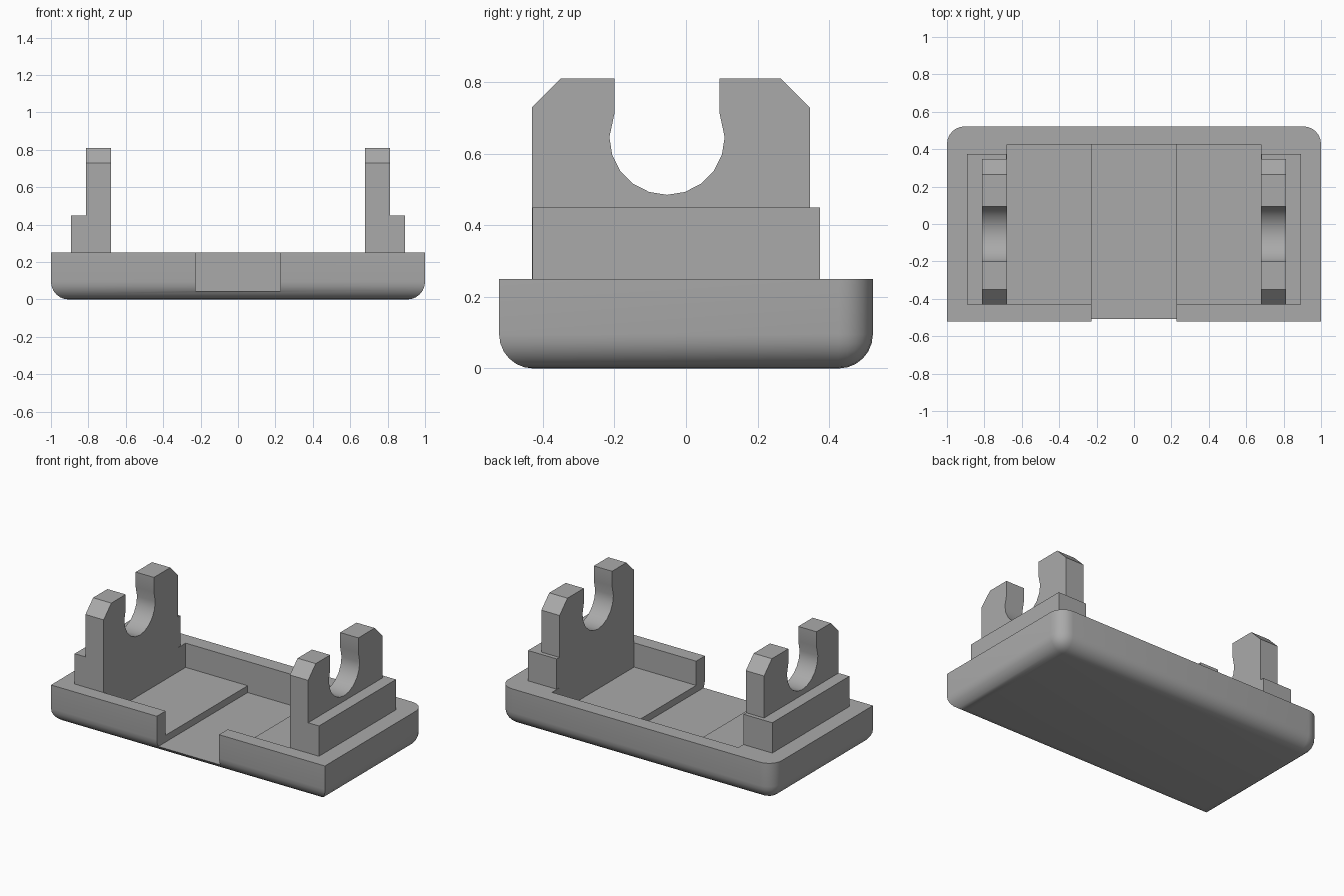
import bpy, bmesh, math

cube = bpy.data.objects.get("Cube")
if cube:
    bpy.data.objects.remove(cube, do_unlink=True)

grey = bpy.data.materials.new("plain grey")
grey.use_nodes = True
colour = (0.4, 0.4, 0.4, 1)
grey.diffuse_color = colour
grey.node_tree.nodes["Principled BSDF"].inputs["Base Color"].default_value = colour


def finish(name, bm):
    bmesh.ops.recalc_face_normals(bm, faces=bm.faces)
    mesh = bpy.data.meshes.new(name)
    bm.to_mesh(mesh)
    bm.free()
    mesh.materials.append(grey)
    ob = bpy.data.objects.new(name, mesh)
    bpy.context.collection.objects.link(ob)
    return ob


def box_mesh(lo, hi):
    bm = bmesh.new()
    bmesh.ops.create_cube(bm, size=1)
    for v in bm.verts:
        v.co = [a if c < 0 else b for a, b, c in zip(lo, hi, v.co)]
    return bm


def box(name, lo, hi):
    return finish(name, box_mesh(lo, hi))


def activate(ob):
    bpy.ops.object.select_all(action='DESELECT')
    ob.select_set(True)
    bpy.context.view_layer.objects.active = ob


def carve(ob, cutter):
    mod = ob.modifiers.new("carve", 'BOOLEAN')
    mod.operation = 'DIFFERENCE'
    mod.solver = 'EXACT'
    mod.object = cutter
    activate(ob)
    bpy.ops.object.modifier_apply(modifier=mod.name)
    bpy.data.objects.remove(cutter, do_unlink=True)


# Base tray: rounded bottom edges and rounded back corners
depth = 0.522
bm = box_mesh((-1, -depth, 0), (1, depth, 0.25))
rounded = [e for e in bm.edges
           if all(v.co.z < 0.01 for v in e.verts)
           or (all(v.co.y > 0 for v in e.verts)
               and e.verts[0].co.x == e.verts[1].co.x)]
bmesh.ops.bevel(bm, geom=rounded, offset=0.095, segments=6, profile=0.5,
                affect='EDGES', clamp_overlap=True)
base = finish("base_tray", bm)

# Shallow recess and the deeper channel open at the front
carve(base, box("recess_cutter", (-0.68, -0.43, 0.09), (0.68, 0.425, 1)))
carve(base, box("channel_cutter", (-0.227, -1, 0.045), (0.227, 0.425, 1)))
activate(base)
bpy.ops.object.shade_smooth_by_angle(angle=math.radians(30))

# Cradle outline in the y-z plane, with an open round seat
seat_y, seat_z, seat_r = -0.053, 0.646, 0.161
arc = [156] + list(range(180, 361, 18)) + [384]
seat = [(seat_y + seat_r * math.cos(math.radians(a)),
         seat_z + seat_r * math.sin(math.radians(a))) for a in arc]
outline = ([(-0.43, 0.25), (-0.43, 0.73), (-0.35, 0.81), (seat[0][0], 0.81)]
           + seat
           + [(seat[-1][0], 0.81), (0.265, 0.81), (0.347, 0.727), (0.347, 0.25)])


def cradle(name, side):
    bm = bmesh.new()
    face = bm.faces.new([bm.verts.new((side * 0.68, y, z)) for y, z in outline])
    out = bmesh.ops.extrude_face_region(bm, geom=[face])["geom"]
    for v in out:
        if isinstance(v, bmesh.types.BMVert):
            v.co.x = side * 0.813
    ob = finish(name, bm)
    activate(ob)
    bpy.ops.object.shade_smooth_by_angle(angle=math.radians(25))


# Matching cradles and stepped footings
for side, label in ((1, "left"), (-1, "right")):
    cradle(label + "_cradle", side)
    xs = sorted((side * 0.682, side * 0.892))
    # footing wraps the outer foot of the cradle and shows behind it
    box(label + "_footing", (xs[0], -0.4295, 0.25), (xs[1], 0.374, 0.45))
